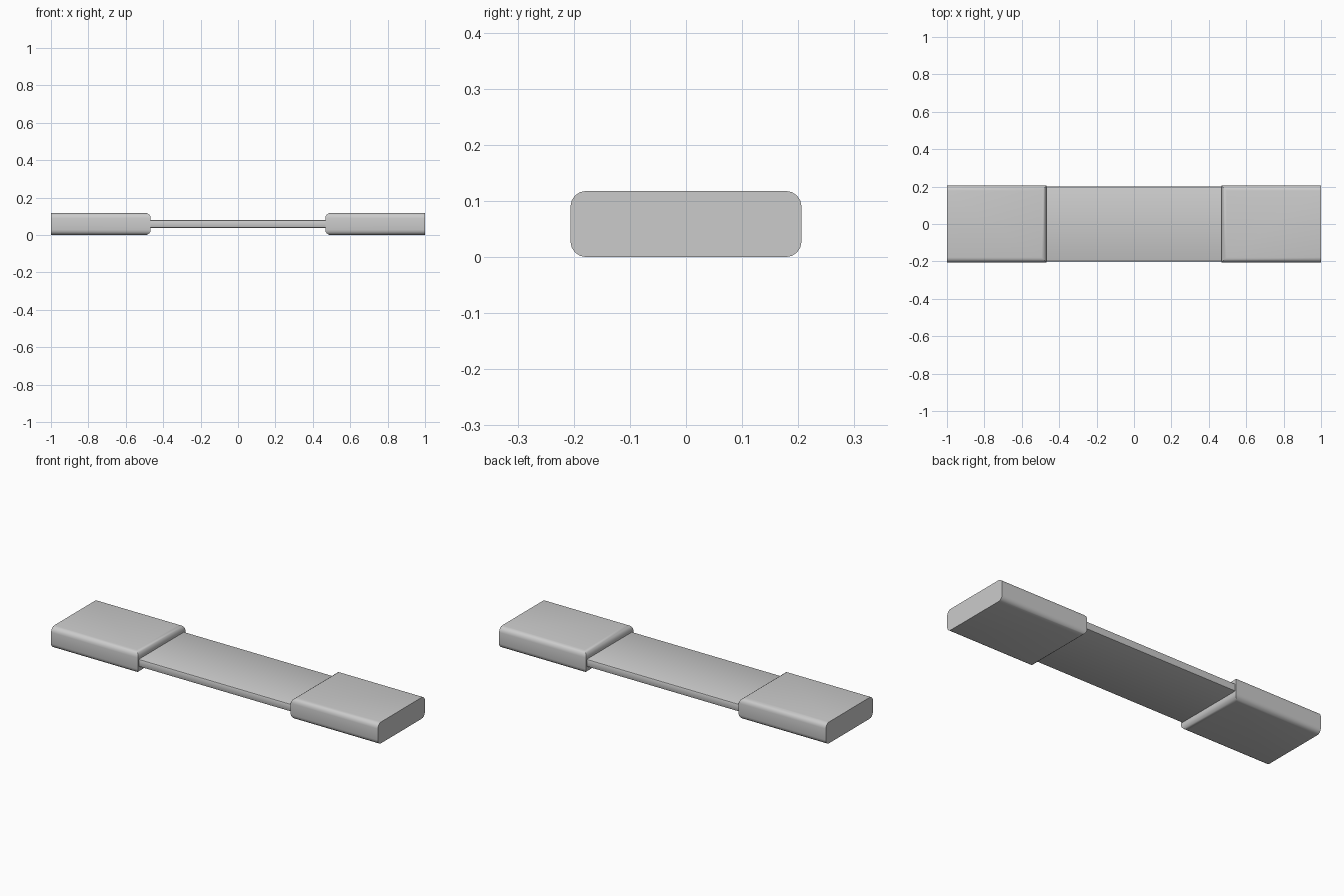
import bpy, bmesh
from mathutils import Vector

if "Cube" in bpy.data.objects:
    bpy.data.objects.remove(bpy.data.objects["Cube"])


def rounded_box(name, lo, hi, radius, segments, pick):
    """Box from lo to hi with the edges chosen by pick(a, b) rounded."""
    lo, hi = Vector(lo), Vector(hi)
    bm = bmesh.new()
    bmesh.ops.create_cube(bm, size=1)
    for v in bm.verts:
        v.co = Vector([(lo[i] + hi[i]) / 2 + v.co[i] * (hi[i] - lo[i]) for i in range(3)])
    edges = [e for e in bm.edges if pick(e.verts[0].co, e.verts[1].co)]
    bmesh.ops.bevel(bm, geom=edges, offset=radius, offset_type='OFFSET',
                    segments=segments, profile=0.5, affect='EDGES')
    mesh = bpy.data.meshes.new(name)
    bm.to_mesh(mesh)
    bm.free()
    obj = bpy.data.objects.new(name, mesh)
    bpy.context.collection.objects.link(obj)
    bpy.ops.object.select_all(action='DESELECT')
    obj.select_set(True)
    bpy.context.view_layer.objects.active = obj
    bpy.ops.object.shade_smooth_by_angle(angle=0.6)
    return obj


def along_x(a, b):
    return abs(a.x - b.x) > 1e-4


def block_edge(a, b):
    # Long edges plus the top and bottom edges of the inner end
    return along_x(a, b) or (abs(a.y - b.y) > 1e-4 and a.x < 0.6)


# Thick rounded end blocks, mirrored across x
blocks = rounded_box("end_block", (0.467, -0.206, 0), (1, 0.206, 0.118),
                     0.028, 4, block_edge)
mirror = blocks.modifiers.new("Mirror", 'MIRROR')
mirror.use_axis[0] = True
mirror.use_mirror_merge = False

# Thin connecting strip, tucked into both blocks
rounded_box("connecting_strip", (-0.5, -0.2, 0.038), (0.5, 0.2, 0.081),
            0.008, 2, along_x)
